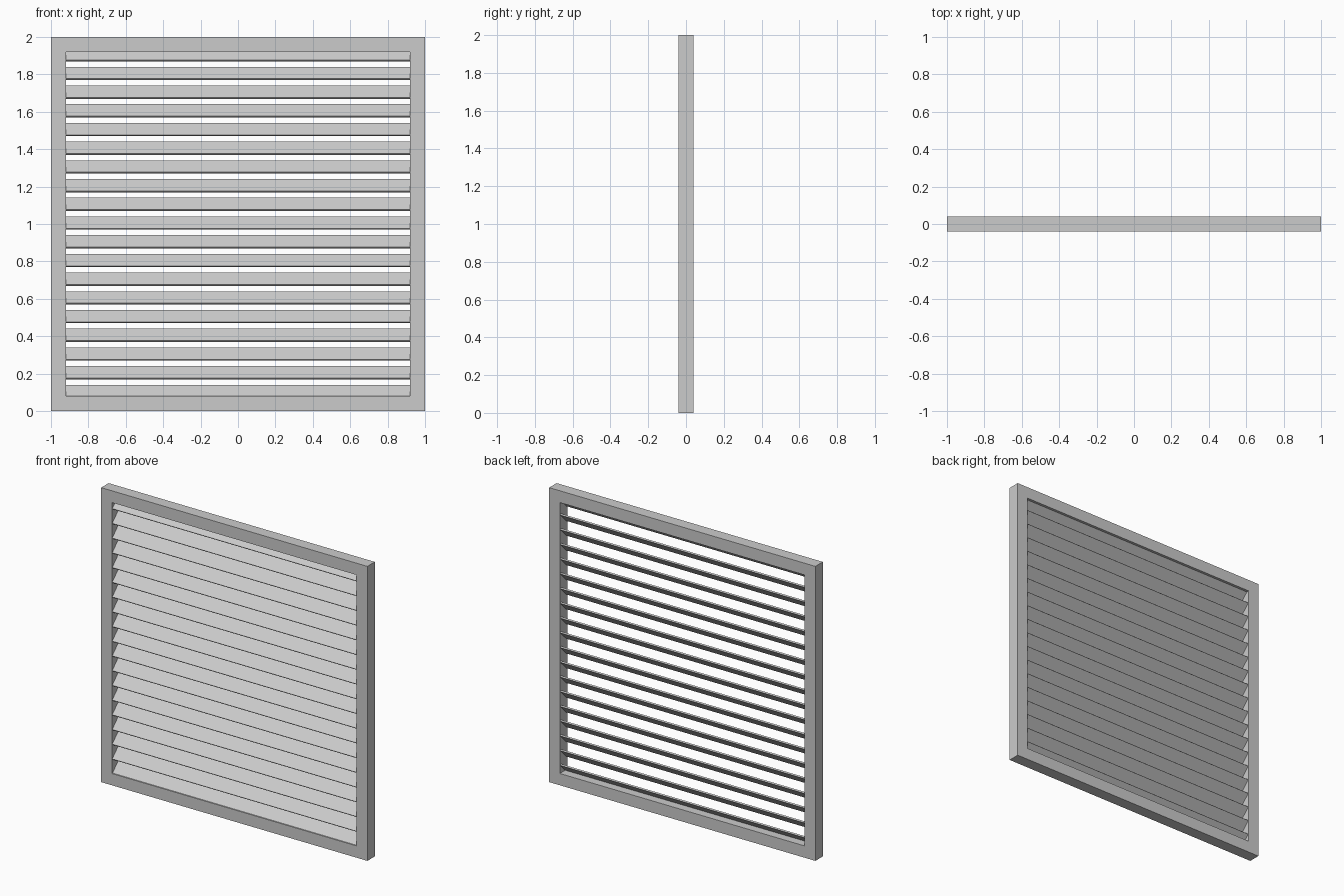
import bpy, bmesh, math
from mathutils import Matrix

if "Cube" in bpy.data.objects:
    bpy.data.objects.remove(bpy.data.objects["Cube"])

DEPTH = 0.08      # frame depth in y
INNER = 0.92      # half size of the opening
SLATS = 19
PITCH = 0.1


def finish(name, bm):
    bmesh.ops.recalc_face_normals(bm, faces=bm.faces)
    mesh = bpy.data.meshes.new(name)
    bm.to_mesh(mesh)
    bm.free()
    obj = bpy.data.objects.new(name, mesh)
    bpy.context.collection.objects.link(obj)
    return obj


def square(bm, half, y):
    return [bm.verts.new((sx * half, y, 1 + sz * half))
            for sx, sz in ((-1, -1), (1, -1), (1, 1), (-1, 1))]


# outer frame: four loops joined into a square ring
bm = bmesh.new()
loops = [square(bm, h, y) for h, y in
         ((1, -DEPTH / 2), (1, DEPTH / 2), (INNER, DEPTH / 2), (INNER, -DEPTH / 2))]
for i in range(4):
    a, b = loops[i], loops[(i + 1) % 4]
    for j in range(4):
        k = (j + 1) % 4
        bm.faces.new((a[j], a[k], b[k], b[j]))
finish("frame", bm)

# louvre slats: thin boards sloping down towards the front
for i in range(SLATS):
    bm = bmesh.new()
    bmesh.ops.create_cube(bm, size=1, matrix=(
        Matrix.Translation((0, 0, 0.105 + i * PITCH))
        @ Matrix.Rotation(math.radians(45), 4, 'X')
        @ Matrix.Diagonal((2 * INNER, 0.09, 0.01, 1))))
    finish(f"slat_{i + 1:02d}", bm)
